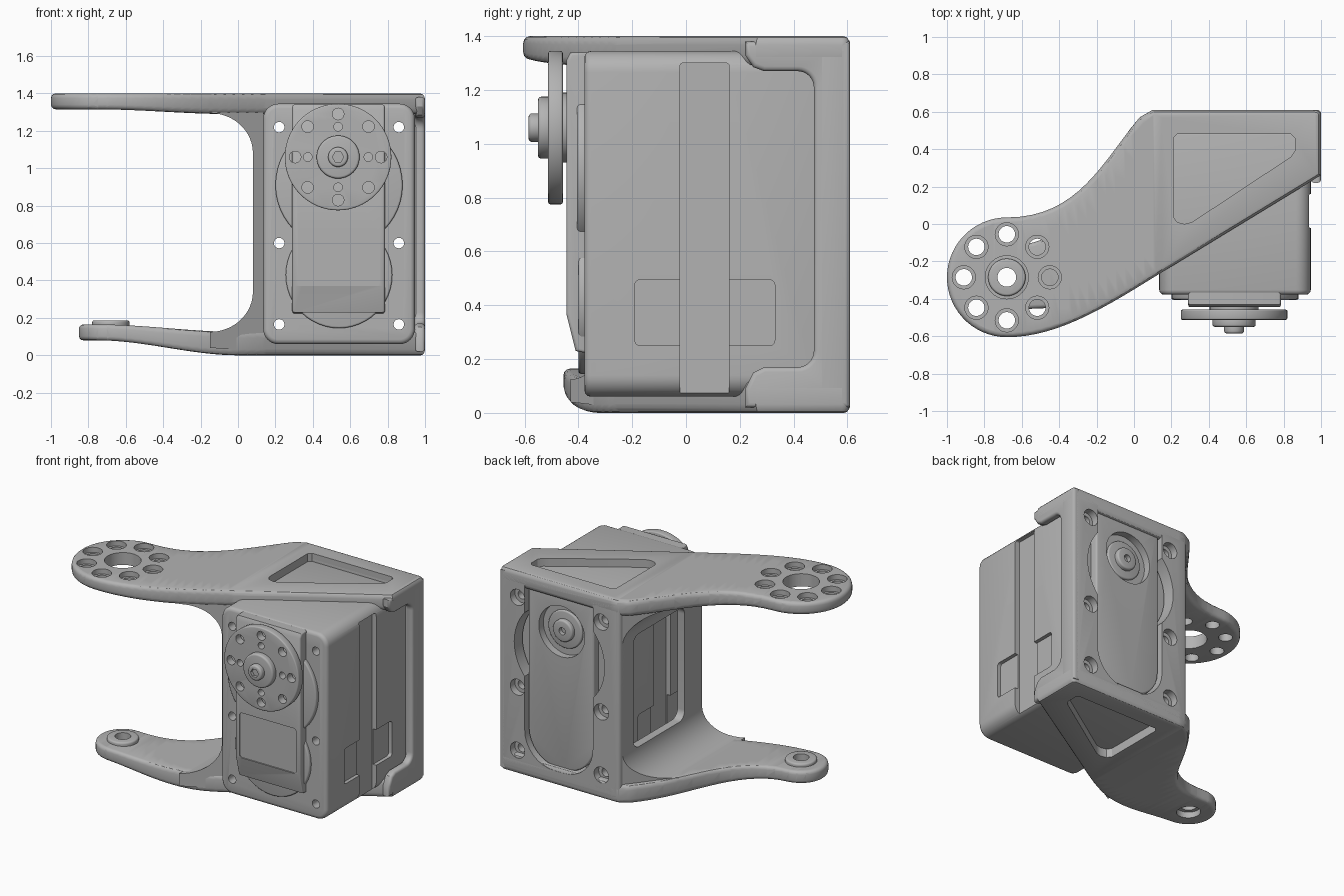
import bpy, bmesh, math
from mathutils import Vector

if "Cube" in bpy.data.objects:
    bpy.data.objects.remove(bpy.data.objects["Cube"])

mat = bpy.data.materials.new("plain_grey")
mat.diffuse_color = (0.45, 0.45, 0.45, 1)
mat.use_nodes = True
mat.node_tree.nodes["Principled BSDF"].inputs["Base Color"].default_value = mat.diffuse_color


# ---------- helpers ----------
def arc(cx, cy, rx, ry, a0, a1, n=8):
    return [(cx + rx * math.cos(math.radians(a0 + (a1 - a0) * i / n)),
             cy + ry * math.sin(math.radians(a0 + (a1 - a0) * i / n))) for i in range(n + 1)]


def circle(cx, cy, r, n=40):
    return arc(cx, cy, r, r, 0, 360, n)[:-1]


def bez(a, b, c, d, n=16):
    p = [Vector(v) for v in (a, b, c, d)]
    return [tuple(p[0] * (1 - t) ** 3 + p[1] * 3 * t * (1 - t) ** 2 + p[2] * 3 * t * t * (1 - t) + p[3] * t ** 3)
            for t in (i / n for i in range(n + 1))]


def rrect(x0, x1, y0, y1, r, rb=None):
    rb = rb or r
    return (arc(x1 - r, y1 - r, r, r, 0, 90) + arc(x0 + r, y1 - r, r, r, 90, 180)
            + arc(x0 + rb, y0 + rb, rb, rb, 180, 270) + arc(x1 - rb, y0 + rb, rb, rb, 270, 360))


def prism(name, pts, axis, lo, hi, bevel=0, slices=(), warp=None):
    """Extrude a 2D outline along an axis, round its rims, optionally slice in x and warp."""
    put = {'x': lambda a, b, h: (h, a, b), 'y': lambda a, b, h: (a, h, b), 'z': lambda a, b, h: (a, b, h)}[axis]
    clean = []
    for p in pts:
        if not clean or math.dist(p, clean[-1]) > 1e-4:
            clean.append(p)
    if math.dist(clean[0], clean[-1]) < 1e-4:
        clean.pop()
    bm = bmesh.new()
    rings = [[bm.verts.new(put(a, b, h)) for a, b in clean] for h in (lo, hi)]
    caps = [bm.faces.new(r) for r in rings]
    n = len(clean)
    for i in range(n):
        j = (i + 1) % n
        bm.faces.new((rings[0][i], rings[0][j], rings[1][j], rings[1][i]))
    bmesh.ops.recalc_face_normals(bm, faces=bm.faces)
    if bevel:
        rim = list({e for f in caps for e in f.edges})
        bmesh.ops.bevel(bm, geom=rim, offset=bevel, segments=3, profile=0.5, affect='EDGES', clamp_overlap=False)
    if slices:
        bmesh.ops.triangulate(bm, faces=bm.faces)
        for x in slices:
            bmesh.ops.bisect_plane(bm, geom=bm.verts[:] + bm.edges[:] + bm.faces[:], dist=1e-5,
                                   plane_co=(x, 0, 0), plane_no=(1, 0, 0))
    if warp:
        for v in bm.verts:
            v.co.z = warp(v.co.x, v.co.z)
    me = bpy.data.meshes.new(name)
    bm.to_mesh(me)
    bm.free()
    me.materials.append(mat)
    ob = bpy.data.objects.new(name, me)
    bpy.context.collection.objects.link(ob)
    return ob


def activate(ob):
    bpy.ops.object.select_all(action='DESELECT')
    ob.select_set(True)
    bpy.context.view_layer.objects.active = ob


def cut(ob, cutters, op='DIFFERENCE'):
    for c in cutters:
        m = ob.modifiers.new("cut", 'BOOLEAN')
        m.operation, m.object, m.solver = op, c, 'EXACT'
        activate(ob)
        bpy.ops.object.modifier_apply(modifier=m.name)
        bpy.data.objects.remove(c, do_unlink=True)


def hole(axis, a, b, r, lo, hi, n=28):
    return prism("hole_cutter", circle(a, b, r, n), axis, lo, hi)


def smooth(t):
    t = min(1, max(0, t))
    return t * t * (3 - 2 * t)


# ---------- bracket arms ----------
PX, PY = -0.68, -0.285          # pivot shared by both arms
corner = [(0.1, 0.61)] + arc(0.97, 0.58, 0.03, 0.03, 90, 0, 4) + [(1, 0.26)]
xs = [-0.85 + 0.05 * i for i in range(21)]
window = [(0.23, 0.48), (0.84, 0.48), (0.86, 0.46), (0.86, 0.39), (0.84, 0.36),
          (0.31, 0.01), (0.27, 0.0), (0.23, 0.01), (0.21, 0.04), (0.21, 0.46)]

top_pts = (bez((0.13, -0.27), (-0.13, -0.43), (-0.4, -0.605), (PX, -0.605))
           + arc(PX, PY, 0.32, 0.32, 270, 90, 30)
           + bez((PX, 0.035), (-0.3, 0.035), (-0.17, 0.33), (0.03, 0.57)) + corner)
top = prism("top_arm", top_pts, 'z', 1.315, 1.4, 0.025, xs,
            lambda x, z: z - 0.025 * smooth((x + 0.75) / 0.7) * (1.4 - z) / 0.085)
cut(top, [prism("window_cutter", window, 'z', 1, 2), hole('z', PX, PY, 0.115, 1, 2, 40)])
for i in range(8):
    a = math.radians(45 * i)
    x, y = PX + 0.23 * math.cos(a), PY + 0.23 * math.sin(a)
    cut(top, [hole('z', x, y, 0.044, 1, 2), hole('z', x, y, 0.062, 1.365, 2)])

bot_pts = (bez((0.13, -0.27), (-0.15, -0.44), (-0.4, -0.455), (PX, -0.455))
           + arc(PX, PY, 0.17, 0.17, 270, 90, 24)
           + bez((PX, -0.115), (-0.25, -0.115), (-0.25, 0.25), (0.03, 0.57)) + corner)


def bottom_warp(x, z):
    s = smooth(-x / 0.75)
    return 0.08 * s + z / 0.085 * (0.085 + 0.04 * (1 - s))


bottom = prism("bottom_arm", bot_pts, 'z', 0, 0.085, 0.022, xs, bottom_warp)
cut(bottom, [prism("window_cutter", window, 'z', -1, 0.5), hole('z', PX, PY, 0.05, -1, 0.5),
             hole('z', PX, PY, 0.075, -1, 0.12)])
boss = prism("bottom_arm_boss", circle(PX, PY, 0.1), 'z', 0.14, 0.187, 0.012)
cut(boss, [hole('z', PX, PY, 0.05, 0, 1)])

# ---------- bracket walls ----------
SX = 0.54                        # servo centre line
screws = [(x, z) for x in (0.22, 0.86) for z in (0.165, 0.6, 1.22)]
back = prism("back_wall", rrect(0.08, 1.0, 0.015, 1.385, 0.04), 'y', 0.48, 0.61, 0.025)
cut(back, [prism("cover_cutter", rrect(0.285, 0.805, 0.1, 1.34, 0.03, 0.22), 'y', 0, 1),
           hole('y', SX, 0.91, 0.345, 0, 1, 48)])
for x, z in screws:
    cut(back, [hole('y', x, z, 0.03, 0, 1), hole('y', x, z, 0.055, 0.56, 1)])

left_pts = ([(0.135, 0.02), (0.135, 1.38), (-0.15, 1.37)] + arc(-0.15, 1.08, 0.23, 0.215, 90, 0, 12)
            + arc(-0.15, 0.34, 0.23, 0.215, 0, -90, 12) + [(-0.15, 0.04)])
left = prism("left_wall", left_pts, 'y', -0.6, 0.7)
cut(left, [prism("edge_cutter", [(-0.3, -0.52), (0.3, -0.155), (0.3, 0.605), (0.1, 0.605), (-0.15, 0.29),
                                 (-0.3, 0.1)], 'z', -1, 2)], 'INTERSECT')
cut(left, [prism("window_cutter", rrect(-0.1, 0.46, 0.32, 1.1, 0.06), 'x', -1, 2)])

right_pts = ([(0.61, 0.02), (0.61, 1.38), (0.22, 1.38), (0.22, 1.33), (0.25, 1.285), (0.29, 1.27)]
             + arc(0.415, 1.21, 0.06, 0.06, 90, 0) + arc(0.415, 0.23, 0.06, 0.06, 0, -90)
             + [(0.29, 0.17), (0.25, 0.15), (0.22, 0.09), (0.22, 0.02)])
prism("right_wall", right_pts, 'x', 0.945, 1.0, 0.018)

# ---------- servo body ----------
body = prism("servo_body", rrect(0.135, 0.945, 0.06, 1.345, 0.08), 'y', -0.378, 0.5, 0.025)
cut(body, [hole('y', x, z, 0.028, -1, 1) for x, z in screws])
for x0, x1, x2 in ((0.91, 0.92, 1.2), (0.17, 0.16, -0.1)):   # side grooves and clip slots
    lo, hi = sorted((x0, x2))
    cut(body, [prism("groove_cutter", rrect(-0.022, 0.16, 0.07, 1.3, 0.01), 'x', lo, hi)])
    lo, hi = sorted((x1, x2))
    cut(body, [prism("clip_cutter", rrect(-0.19, 0.33, 0.25, 0.495, 0.02), 'x', lo, hi)])

# front cover, its chamfered foot, recessed label panel and side bulges
cover_side = [(-0.36, 1.34), (-0.43, 1.34), (-0.445, 1.31), (-0.445, 0.37), (-0.41, 0.23), (-0.36, 0.22)]
cover = prism("front_cover", cover_side, 'x', 0.29, 0.785, 0.012)
cut(cover, [prism("panel_cutter", rrect(0.322, 0.755, 0.37, 0.68, 0.02), 'y', -1, -0.437)])
prism("front_bulge", circle(SX, 0.91, 0.34, 48), 'y', -0.405, -0.36, 0.01)
prism("front_lower_bulge", circle(SX, 0.43, 0.285, 48), 'y', -0.4, -0.36, 0.01)

# rear cover with its idler socket
rear = prism("rear_cover", rrect(0.295, 0.795, 0.11, 1.335, 0.03, 0.22), 'y', 0.45, 0.585, 0.012)
cut(rear, [hole('y', SX, 1.06, 0.175, 0.53, 1, 48)])
prism("rear_bulge", circle(SX, 0.91, 0.335, 48), 'y', 0.45, 0.535)
prism("rear_socket_ring", circle(SX, 1.06, 0.13), 'y', 0.5, 0.55, 0.01)
hub = prism("rear_hub", circle(SX, 1.06, 0.075), 'y', 0.5, 0.58, 0.012)
cut(hub, [hole('y', SX, 1.06, 0.025, 0.53, 1)])

# ---------- output horn ----------
HX, HZ = 0.535, 1.06
horn = prism("horn_disc", circle(HX, HZ, 0.285, 64), 'y', -0.512, -0.458, 0.008)
for i in range(8):
    a = math.radians(45 * i)
    cut(horn, [hole('y', HX + 0.23 * math.cos(a), HZ + 0.23 * math.sin(a), 0.031, -1, 0)])
    if i % 2 == 0:
        cut(horn, [hole('y', HX + 0.162 * math.cos(a), HZ + 0.162 * math.sin(a), 0.023, -1, 0)])
prism("horn_shaft", circle(HX, HZ, 0.13), 'y', -0.47, -0.42)
prism("horn_hub", circle(HX, HZ, 0.115), 'y', -0.55, -0.5, 0.012)
screw = prism("horn_screw", circle(HX, HZ, 0.053), 'y', -0.585, -0.53, 0.012)
cut(screw, [hole('y', HX, HZ, 0.03, -1, -0.565, 6)])

# smooth rounded surfaces, keep edges sharp
for ob in list(bpy.context.scene.objects):
    activate(ob)
    bpy.ops.object.shade_smooth_by_angle(angle=math.radians(32))
